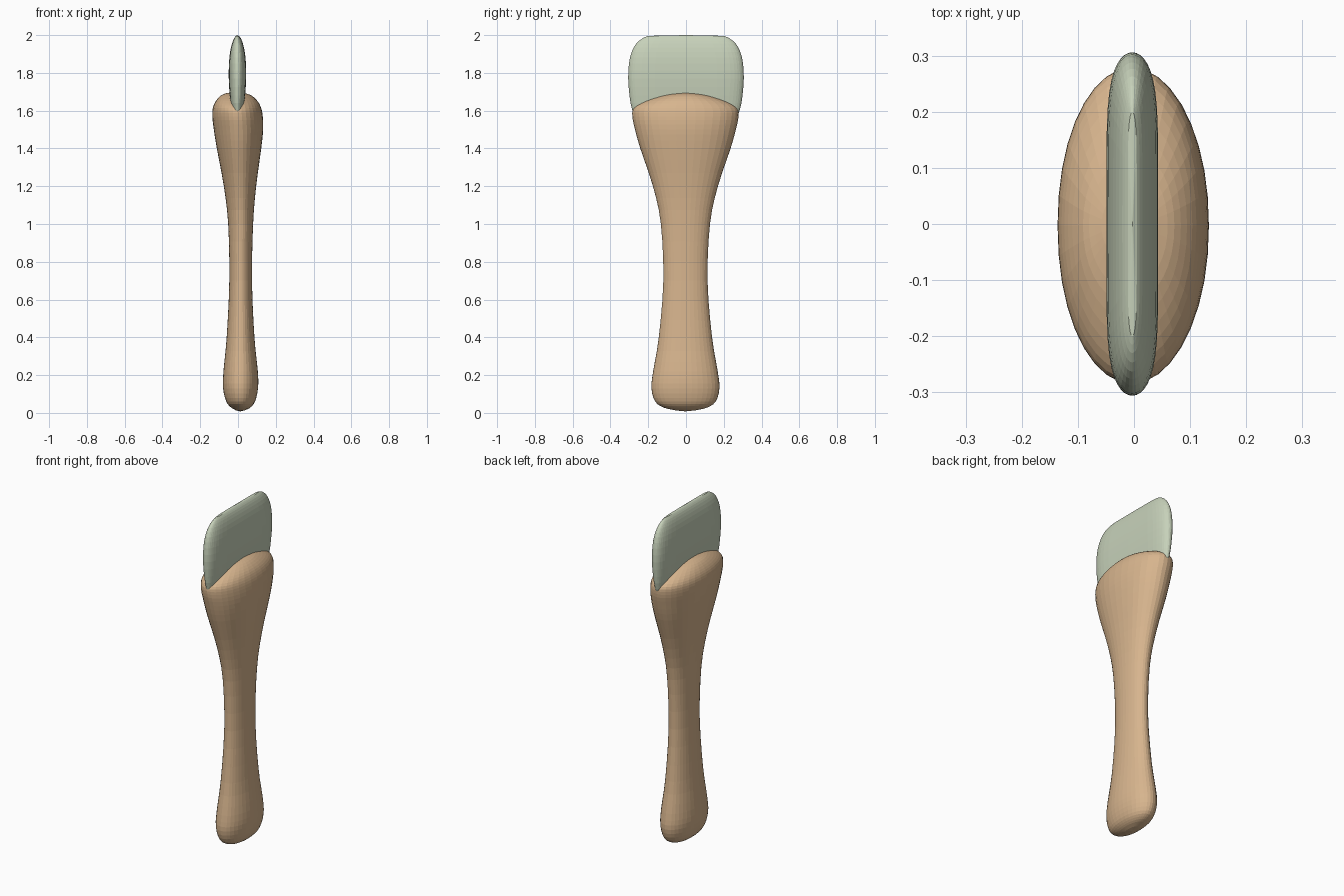
import bpy, bmesh, math
from mathutils import Vector

cube = bpy.data.objects.get("Cube")
if cube:
    bpy.data.objects.remove(cube, do_unlink=True)


def material(name, rgb):
    m = bpy.data.materials.new(name)
    m.use_nodes = True
    m.diffuse_color = (*rgb, 1)
    bsdf = m.node_tree.nodes["Principled BSDF"]
    bsdf.inputs["Base Color"].default_value = (*rgb, 1)
    bsdf.inputs["Roughness"].default_value = 0.6
    return m


def smooth_profile(points, steps):
    # Catmull-Rom interpolation through the section table
    pts = [Vector(p) for p in points]
    pts = [2 * pts[0] - pts[1]] + pts + [2 * pts[-1] - pts[-2]]
    out = []
    for a, b, c, d in zip(pts, pts[1:], pts[2:], pts[3:]):
        for i in range(steps):
            t = i / steps
            out.append(0.5 * (2 * b + (c - a) * t + (2 * a - 5 * b + 4 * c - d) * t * t
                              + (3 * b - a - 3 * c + d) * t ** 3))
    return out + [pts[-2]]


def loft(name, sections, sides, power, steps, tips, mat):
    # Each section is (z, left edge x, right edge x, half depth y)
    bm = bmesh.new()
    rings = []
    for z, x0, x1, hy in smooth_profile([(Vector(s)) for s in sections], steps):
        ring = []
        for i in range(sides):
            a = math.tau * i / sides
            s = math.sin(a)
            x = (x0 + x1) / 2 + (x1 - x0) / 2 * math.cos(a)
            y = math.copysign(abs(s) ** (2 / power), s) * hy
            ring.append(bm.verts.new((x, y, z)))
        rings.append(ring)
    for lo, hi in zip(rings, rings[1:]):
        for i in range(sides):
            j = (i + 1) % sides
            bm.faces.new((lo[i], lo[j], hi[j], hi[i]))
    for ring, tip in zip((rings[0], rings[-1]), tips):
        v = bm.verts.new(tip)
        for i in range(sides):
            bm.faces.new((ring[i], ring[(i + 1) % sides], v))
    bmesh.ops.recalc_face_normals(bm, faces=bm.faces)
    mesh = bpy.data.meshes.new(name)
    bm.to_mesh(mesh)
    bm.free()
    mesh.materials.append(mat)
    obj = bpy.data.objects.new(name, mesh)
    bpy.context.collection.objects.link(obj)
    return obj


wood = material("tan_wood", (0.68, 0.46, 0.27))
stone = material("pale_green_stone", (0.57, 0.64, 0.49))

# Waisted handle with rounded foot and flared head
handle = loft("handle", [
    (0.013, -0.01, 0.035, 0.05), (0.028, -0.036, 0.065, 0.115),
    (0.06, -0.062, 0.09, 0.16), (0.13, -0.079, 0.106, 0.18),
    (0.22, -0.077, 0.105, 0.171), (0.4, -0.06, 0.087, 0.141),
    (0.7, -0.046, 0.074, 0.117), (1.0, -0.052, 0.08, 0.13),
    (1.2, -0.075, 0.096, 0.172), (1.4, -0.112, 0.123, 0.239),
    (1.5, -0.128, 0.133, 0.267), (1.57, -0.136, 0.131, 0.281),
    (1.615, -0.133, 0.122, 0.274), (1.65, -0.118, 0.104, 0.222),
    (1.68, -0.091, 0.072, 0.137), (1.694, -0.058, 0.035, 0.06),
], 36, 2.1, 3, [(0.012, 0, 0.008), (-0.012, 0, 1.698)], wood)
handle.location.y = -0.003

# Flat blade with rounded corners, set into the head
blade = loft("blade", [
    (z, -0.003 - hx, -0.003 + hx, hy) for z, hx, hy in (
        (1.5, 0.02, 0.24), (1.6, 0.033, 0.284), (1.68, 0.041, 0.299),
        (1.77, 0.046, 0.306), (1.85, 0.045, 0.302), (1.91, 0.039, 0.288),
        (1.955, 0.029, 0.263), (1.983, 0.018, 0.23), (1.996, 0.008, 0.2))
], 40, 6, 2, [(-0.003, 0, 1.48), (-0.003, 0, 2.0)], stone)
